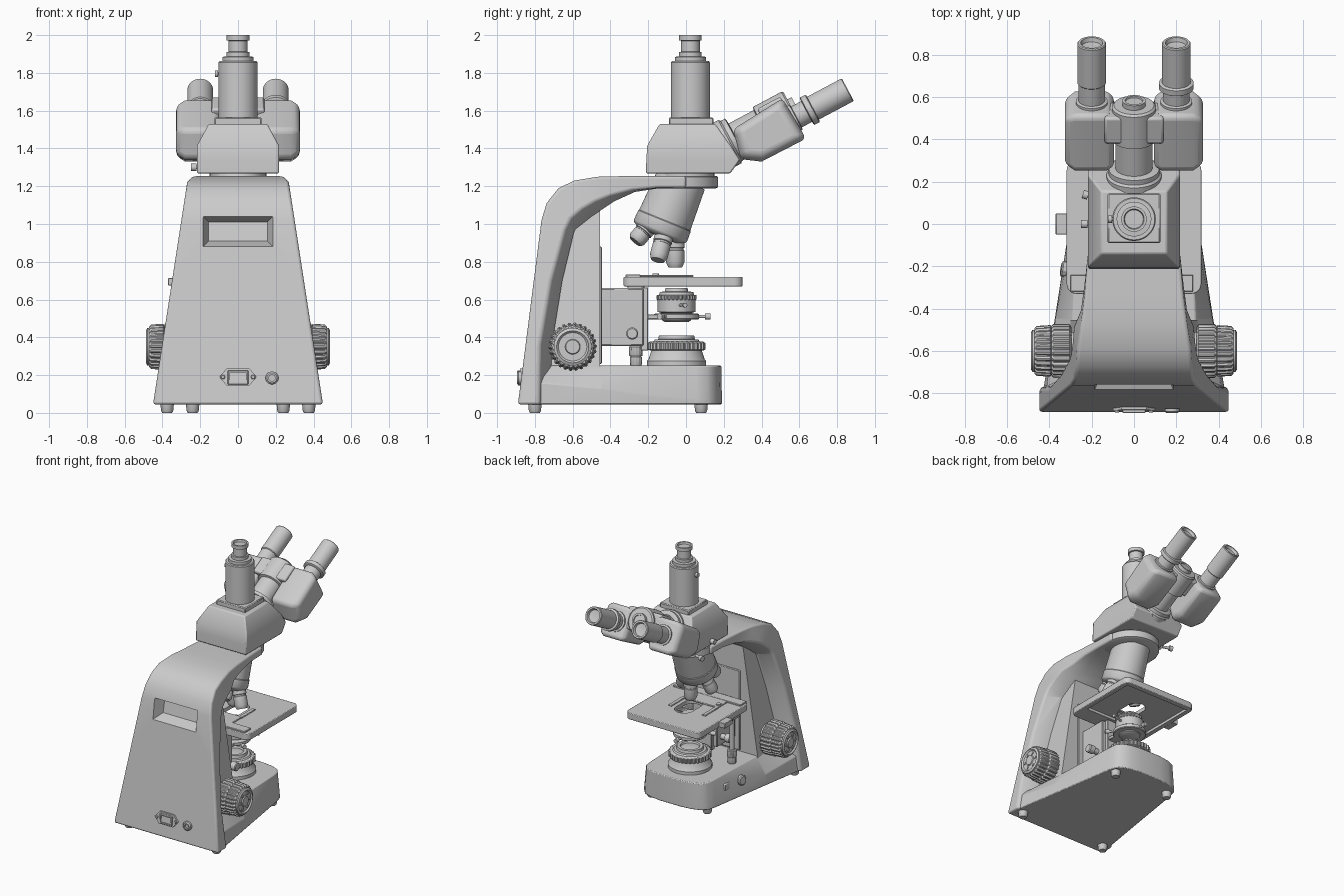
import bpy, bmesh
from math import sin, cos, pi, radians
from mathutils import Vector, Matrix, Quaternion


def loft(name, rings, bevel=0, seg=3):
    """Skin equal-length rings of points and cap both ends."""
    bm = bmesh.new()
    vs = [[bm.verts.new(p) for p in r] for r in rings]
    n = len(rings[0])
    for a, b in zip(vs, vs[1:]):
        for i in range(n):
            j = (i + 1) % n
            bm.faces.new((a[i], a[j], b[j], b[i]))
    bm.faces.new(vs[0][::-1])
    bm.faces.new(vs[-1])
    bmesh.ops.recalc_face_normals(bm, faces=bm.faces)
    me = bpy.data.meshes.new(name)
    bm.to_mesh(me)
    bm.free()
    ob = bpy.data.objects.new(name, me)
    bpy.context.collection.objects.link(ob)
    if bevel:
        m = ob.modifiers.new("Bevel", 'BEVEL')
        m.width, m.segments, m.limit_method = bevel, seg, 'ANGLE'
        m.angle_limit = radians(35)
    return ob


def lathe(name, prof, loc, axis=(0, 0, 1), seg=40, ribs=0):
    """Revolve (radius, height) pairs about an axis; ribs gives a grip."""
    q = Vector(axis).to_track_quat('Z', 'Y')
    seg = ribs * 4 if ribs else seg
    f = lambda i: 0.94 if ribs and i % 4 > 1 else 1
    return loft(name, [[Vector(loc) + q @ Vector((r * f(i) * cos(2 * pi * i / seg),
                r * f(i) * sin(2 * pi * i / seg), h)) for i in range(seg)] for r, h in prof])


def box(name, lo, hi, bevel=0.0, seg=3):
    (x0, y0, z0), (x1, y1, z1) = lo, hi
    return loft(name, [[(x0, y0, z), (x1, y0, z), (x1, y1, z), (x0, y1, z)] for z in (z0, z1)], bevel, seg)


def cut(ob, cutter):
    m = ob.modifiers.new("Cut", 'BOOLEAN')
    m.operation, m.object, m.solver = 'DIFFERENCE', cutter, 'EXACT'
    cutter.hide_render = True
    cutter.display_type = 'WIRE'
    cutter.hide_set(True)


# Arm shell: outer edge, rim edge and inset edge along the C shape
wz = lambda z: 0.45 - 0.154 * (z - 0.045)
stations = [(-.89, .045, -.78, .045, -.72, .045), (-.857, .3, -.775, .36, -.71, .36),
            (-.806, .7, -.715, .7, -.655, .7), (-.765, 1.02, -.64, .97, -.59, .97),
            (-.738, 1.11, -.61, 1.03, -.55, 1.0), (-.675, 1.19, -.55, 1.08, -.5, 1.04),
            (-.59, 1.23, -.48, 1.12, -.44, 1.08), (-.47, 1.25, -.4, 1.15, -.38, 1.12),
            (-.35, 1.253, -.28, 1.18, -.27, 1.17), (-.15, 1.253, -.15, 1.192, -.15, 1.188),
            (0, 1.253, 0, 1.192, 0, 1.188)]
rings = []
for oy, oz, iy, iz, jy, jz in stations:
    w = wz(oz) if oy < -.5 else .215 + .04 * (-oy / .5) ** 2
    wi = wz(iz) if oy < -.5 else w
    k = wi - (.11 if oy < -.36 else .06)
    rings.append([(-w, oy, oz), (w, oy, oz), (wi, iy, iz), (k, jy, jz), (-k, jy, jz), (-wi, iy, iz)])
shell = loft("arm_shell", rings, .014)
tilt = .13
cut(shell, loft("handle_recess_cutter", [
    [(-a, y - tilt * .08, .96 - b), (a, y - tilt * .08, .96 - b), (a, y + tilt * .08, .96 + b), (-a, y + tilt * .08, .96 + b)]
    for a, b, y in ((.20, .09, -.80), (.185, .08, -.773), (.155, .05, -.69))]))
lathe("arm_end", [(.19, 1.188), (.205, 1.195), (.205, 1.248), (.2, 1.253)], (0, -.035, 0), seg=56)

# Inner column web and its front rail plate
web = [(-.74, .1), (-.455, .1), (-.455, 1.08), (-.36, 1.16), (-.56, 1.06), (-.64, .9)]
loft("column_web", [[(s * (wz(z) - .12), y, z) for y, z in web] for s in (-1, 1)])
box("rail_plate", (-.15, -.47, .26), (.15, -.445, .88), .005, 1)

# Base: flat foot rim, sloped sides, rounded front
half = [(.445, -.88), (.375, -.45), (.295, .06), (.28, .115), (.245, .155), (.18, .178), (.09, .19)]
top = [(.31, -.80), (.29, -.45), (.272, .05), (.265, .11), (.235, .15), (.175, .174), (.09, .187)]
full = lambda h, zs: [(x, y, z) for (x, y), z in zip(h, zs)] + [(-x, y, z) for (x, y), z in list(zip(h, zs))[::-1]]
mid = [(.425, -.866), (.372, -.45)] + half[2:]
loft("base", [full(half, [.045] * 7), full(mid, [.17, .13, .075, .075, .075, .075, .075]), full(top, [.25] * 7)], .006, 2)
for s in (-1, 1):
    for x, y in ((.375, -.8), (.24, .08)):
        lathe("foot", [(.026, 0), (.032, .01), (.036, .05)], (s * x, y, 0), seg=20)

# Rear power socket and jack
loft("socket_plate", [[(x, y + (z - .19) * .13, z) for x, z in ((-.1, .19), (-.06, .145), (.06, .145), (.1, .19), (.06, .235), (-.06, .235))]
                      for y in (-.884, -.86)])
socket = box("socket_body", (-.055, -.894, .15), (.055, -.86, .225), .004, 1)
cut(socket, box("socket_cutter", (-.042, -.93, .162), (.042, -.872, .213)))
for x in (-.08, .08):
    lathe("socket_screw", [(.012, 0), (.012, .02), (.008, .024)], (x, -.868, .19), (0, -1, 0), 16)
lathe("jack", [(.034, 0), (.034, .015), (.026, .022), (.017, .022), (.017, .01)], (.18, -.872, .185), (0, -1, 0), 28)

# Focus knobs on both sides
for s in (-1, 1):
    p, d = (s * .26, -.6, .35), (s, 0, 0)
    lathe("focus_collar", [(.09, 0), (.09, .05)], p, d)
    lathe("coarse_knob", [(.11, .035), (.128, .045), (.128, .12), (.118, .13)], p, d, ribs=26)
    lathe("fine_knob", [(.112, .13), (.122, .135), (.118, .2), (.108, .21)], p, d, ribs=26)
    lathe("fine_knob_cap", [(.1, .2), (.1, .22), (.085, .228), (.075, .218), (.04, .218), (.036, .226)], p, d)
    for i in range(6):
        a = i * pi / 3
        lathe("knob_dimple", [(.011, .21), (.011, .224)], (p[0], p[1] + .057 * cos(a), p[2] + .057 * sin(a)), d, 12)

# Brightness dial and switch on the left base side
lathe("brightness_dial", [(.038, 0), (.038, .05), (.03, .056)], (-.29, -.22, .16), (-1, .18, .1), ribs=10)
box("power_switch", (-.31, -.1, .14), (-.28, -.04, .19), .006, 2)

# Field illuminator
L = (0, -.05, 0)
lathe("lamp_housing", [(.157, .245), (.157, .275), (.148, .285), (.132, .335)], L, seg=48)
lathe("lamp_ring", [(.14, .33), (.153, .335), (.153, .37), (.14, .378)], L, ribs=32)
lathe("lamp_top", [(.125, .375), (.115, .388), (.097, .39), (.093, .41), (.07, .41), (.065, .398), (.03, .404)], L, seg=48)

# Focus block, condenser and carrier
box("focus_block", (-.11, -.46, .355), (.11, -.225, .66), .006, 1)
box("focus_block_front", (-.08, -.24, .33), (.08, -.2, .665), .004, 1)
for s in (-1, 1):
    lathe("condenser_height_knob", [(.022, 0), (.022, .05), (.032, .05), (.032, .09), (.026, .096)], (s * .1, -.285, .42), (s, 0, 0), 24)
box("condenser_fork", (-.07, -.21, .495), (.07, -.1, .522), .004, 1)
lathe("condenser_carrier", [(.115, .495), (.12, .5), (.12, .522), (.11, .527)], L)
lathe("condenser", [(.06, .48), (.075, .488), (.085, .53), (.1, .535), (.1, .6)], L)
lathe("iris_ring", [(.1, .598), (.106, .6), (.106, .622), (.1, .625)], L, ribs=28)
lathe("condenser_top", [(.095, .622), (.088, .64), (.062, .643), (.058, .662), (.035, .662)], L)
for a in (30, 150, 270):
    c, s = cos(radians(a + 180)), sin(radians(a + 180))
    lathe("centring_screw", [(.008, 0), (.008, .04), (.016, .04), (.016, .07)], (c * .11, s * .11 - .05, .51), (c, s, 0), 16)
lathe("iris_lever", [(.008, 0), (.008, .07), (.012, .075), (.012, .09)], (.1, -.03, .57), (1, .3, 0), 14)

# Stage with hollow underside, oval opening and slide holder
stage = loft("stage", [[(sx * .318 + dx, cy + dy, z) for sx, cy, a0 in ((1, .255, 0), (-1, .255, 90), (-1, -.285, 180), (1, -.285, 270))
             for a in range(0, 91, 15) for dx, dy in [(.045 * (cos(radians(a0 + a)) - sx), .045 * sin(radians(a0 + a)))]]
             for z in (.67, .72)], .005, 2)
cut(stage, box("stage_recess_cutter", (-.28, -.19, .6), (.28, .26, .69)))
cut(stage, loft("stage_hole_cutter", [[(.07 * cos(a), -.03 + .07 * sin(a) + (.05 if sin(a) > 0 else -.05), z)
                for a in [(i + .5) * pi / 12 for i in range(24)]] for z in (.6, .8)]))
box("slide_rail", (-.3, -.32, .715), (.28, -.24, .732), .003, 1)
box("slide_carriage", (-.19, -.245, .719), (.12, -.12, .73), .003, 1)
for x in (-.18, .11):
    box("slide_finger", (x - .015, -.13, .72), (x + .015, .04, .73), .003, 1)
lathe("finger_pivot", [(.018, .72), (.018, .738)], (-.17, -.16, 0), seg=18)
box("stage_side_tab", (-.37, -.05, .675), (-.3, .05, .715), .003, 1)
box("stage_drive_mount", (-.25, -.31, .6), (-.17, -.22, .68), .004, 1)
D = (-.21, -.265, 0)
lathe("stage_drive_shaft", [(.018, .3), (.018, .62)], D, seg=20)
lathe("stage_drive_upper", [(.033, .3), (.036, .305), (.036, .35), (.03, .355)], D, ribs=16)
lathe("stage_drive_lower", [(.028, .25), (.031, .255), (.031, .297), (.028, .3)], D, ribs=14)

# Tilted nosepiece and five objectives
axis = Vector((0, -.377, -.926)).normalized()
C = Vector((0, -.135, .965))
lathe("nosepiece", [(.135, -.29), (.146, -.06), (.15, -.055), (.152, .0), (.145, .012), (.11, .03)], C, axis, 56)
for i, n in enumerate((.15, .15, .1, .1, .13)):
    q = Quaternion(axis, i * 2 * pi / 5)
    p = C + q @ Vector((0, .078, -.045))
    lathe("objective", [(.05, -.03), (.05, n * .3), (.044, n * .32), (.044, n * .38), (.048, n * .4),
          (.048, n * .82), (.04, n * .95), (.036, n), (.02, n)], p, q @ Vector((0, 0, -1)), 28)

# Head
rect = lambda w, y0, y1, z: [(-w, y0, z), (w, y0, z), (w, y1, z), (-w, y1, z)]
lathe("head_mount", [(.15, 1.245), (.15, 1.28)], (0, .0, 0), seg=48)
loft("head", [rect(.217, -.212, .235, 1.268), rect(.217, -.21, .285, 1.34), rect(.217, -.205, .236, 1.415),
              rect(.155, -.14, .155, 1.53)], .008, 2)
box("head_top_plate", (-.125, -.09, 1.52), (.125, .145, 1.565), .006, 1)
T = (0, .023, 0)
lathe("camera_tube", [(.103, 1.56), (.103, 1.855), (.098, 1.862), (.082, 1.862), (.082, 1.885), (.06, 1.887), (.06, 1.91),
      (.05, 1.912), (.05, 1.97), (.06, 1.972), (.06, 2.0), (.048, 2.0), (.044, 1.985)], T, seg=48)
lathe("tube_lock_screw", [(.009, .09), (.009, .105), (.018, .105), (.018, .122)], (0, .023, 1.795), (-1, 0, 0), 18)
lathe("head_lock_screw", [(.01, 0), (.01, .03), (.02, .03), (.02, .06)], (-.19, -.0, 1.3), (-1, 0, 0), 18)
lathe("front_lock_screw", [(.01, 0), (.01, .05), (.02, .05), (.02, .075)], (-.17, .12, 1.22), (-1, .3, 0), 18)

# Binocular: local u runs along the eyepieces, v across them
M = Matrix.Translation((0, .25, 1.40)) @ Matrix.Rotation(radians(28), 4, 'X')
U = M.to_3x3() @ Vector((0, 1, 0))
P = lambda x, u, v: M @ Vector((x, u, v))
lathe("binocular_flange", [(.13, -.04), (.13, .0), (.12, .01), (.12, .035), (.1, .04)], P(0, 0, .04), U, 48)
lathe("hinge_barrel", [(.088, 0), (.088, .19), (.105, .195), (.105, .365), (.095, .375), (.055, .375), (.055, .4),
      (.042, .4), (.04, .392)], P(0, 0, .04), U, 48)
body = [(.045, .09), (.355, .112), (.365, -.135), (.10, -.132), (.01, -.07)]
for s in (-1, 1):
    loft("prism_housing", [[P(s * x, u * k + .2 * (1 - k), v * k) for u, v in body]
         for x, k in ((.095, .9), (.13, 1), (.28, 1), (.327, .82))], .025, 4)
    loft("hinge_link", [[P(s * x, u, v) for u, v in ((.21, .125), (.35, .125), (.35, -.04), (.21, -.04))] for x in (.03, .14)], .012, 2)
    E = P(s * .2, .35, -.01)
    lathe("eyepiece_tube", [(.075, -.02), (.075, .02), (.062, .024), (.062, .13)], E, U)
    lathe("eyepiece", [(.062, .115), (.068, .12), (.068, .327), (.064, .332), (.052, .332), (.046, .312), (.02, .308)], E, U)
    if s > 0:
        lathe("diopter_ring", [(.074, .085), (.082, .09), (.082, .118), (.074, .123)], E, U)

# Smooth shading with crisp edges
for ob in bpy.context.collection.objects:
    if not ob.hide_render:
        ob.select_set(True)
        bpy.context.view_layer.objects.active = ob
bpy.ops.object.shade_smooth_by_angle(angle=radians(35))
